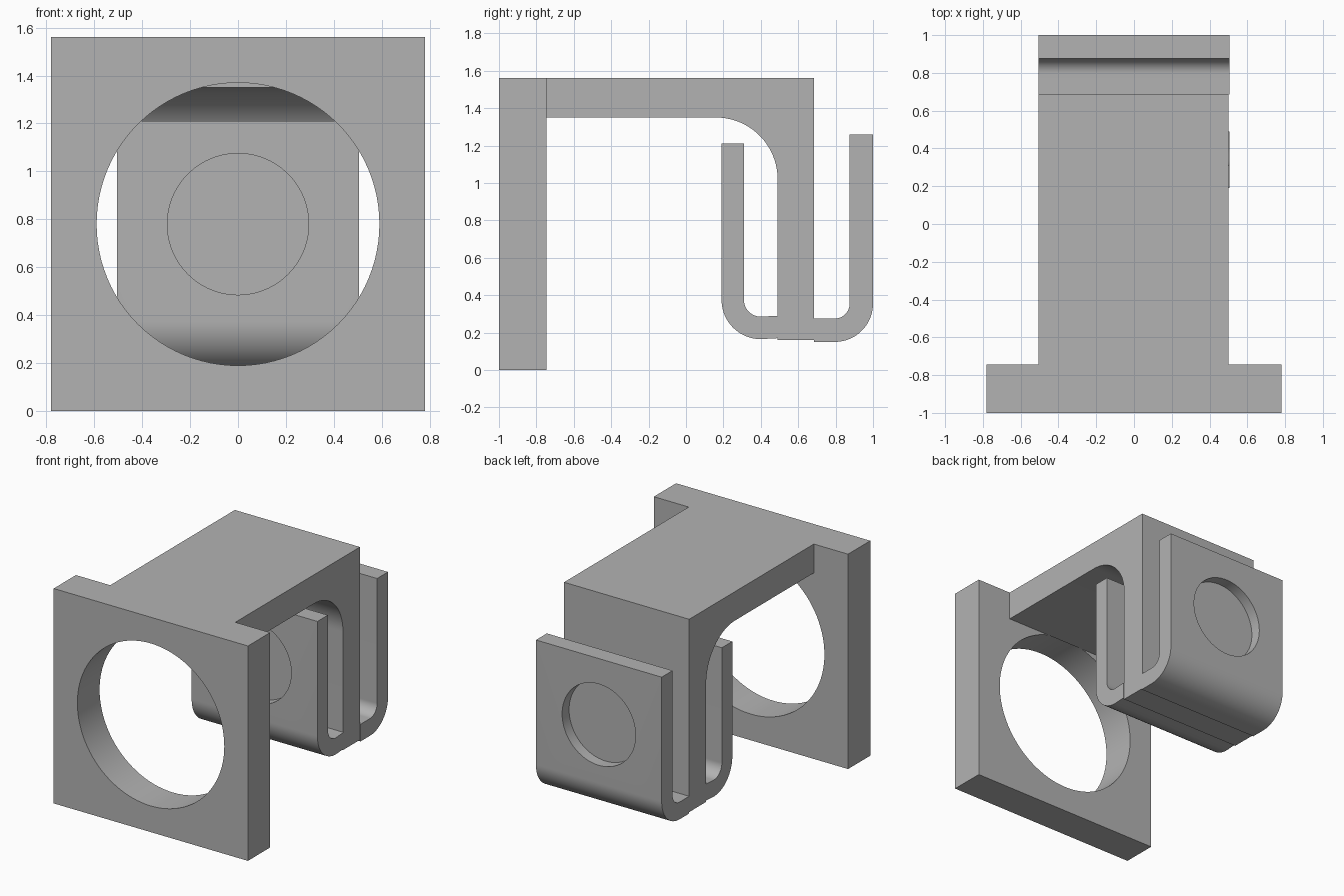
import bpy, bmesh, math

if "Cube" in bpy.data.objects:
    bpy.data.objects.remove(bpy.data.objects["Cube"])

grey = bpy.data.materials.new("plain_grey")
grey.diffuse_color = (0.45, 0.45, 0.45, 1)
grey.use_nodes = True
grey.node_tree.nodes["Principled BSDF"].inputs["Base Color"].default_value = grey.diffuse_color


def arc(cy, cz, r, a0, a1, n=20):
    """Points (y, z) along an arc, angles in degrees."""
    return [(cy + r * math.cos(math.radians(a0 + (a1 - a0) * i / n)),
             cz + r * math.sin(math.radians(a0 + (a1 - a0) * i / n))) for i in range(n + 1)]


def extrude_profile(name, profile, x0, x1):
    """Solid made by sweeping a side profile (y, z) from x0 to x1."""
    bm = bmesh.new()
    face = bm.faces.new([bm.verts.new((x0, y, z)) for y, z in profile])
    out = bmesh.ops.extrude_face_region(bm, geom=[face])
    verts = [v for v in out["geom"] if isinstance(v, bmesh.types.BMVert)]
    bmesh.ops.translate(bm, verts=verts, vec=(x1 - x0, 0, 0))
    bmesh.ops.recalc_face_normals(bm, faces=bm.faces)
    mesh = bpy.data.meshes.new(name)
    bm.to_mesh(mesh)
    bm.free()
    mesh.materials.append(grey)
    obj = bpy.data.objects.new(name, mesh)
    bpy.context.collection.objects.link(obj)
    return obj


def activate(obj):
    bpy.ops.object.select_all(action='DESELECT')
    obj.select_set(True)
    bpy.context.view_layer.objects.active = obj


def bore(obj, radius, y0, y1, z=0.78):
    """Cut a round hole along y."""
    bpy.ops.mesh.primitive_cylinder_add(vertices=96, radius=radius, depth=y1 - y0,
                                        location=(0, (y0 + y1) / 2, z),
                                        rotation=(math.pi / 2, 0, 0))
    cutter = bpy.context.object
    cutter.data.materials.append(grey)
    cutter.hide_render = True
    mod = obj.modifiers.new("bore", 'BOOLEAN')
    mod.operation, mod.solver, mod.object = 'DIFFERENCE', 'EXACT', cutter
    activate(obj)
    bpy.ops.object.modifier_apply(modifier=mod.name)
    bpy.data.objects.remove(cutter)


# Square front plate with a large through hole
plate = extrude_profile("front_plate", [(-1, 0), (-0.745, 0), (-0.745, 1.56), (-1, 1.56)],
                        -0.78, 0.78)
bore(plate, 0.59, -1.1, -0.6)

# Top arm and hanging wall with a rounded inner corner
bracket = extrude_profile(
    "arm_and_wall",
    [(-0.745, 1.56), (-0.745, 1.35)] + arc(0.16, 1.02, 0.33, 90, 0)
    + [(0.49, 0.16), (0.685, 0.16), (0.685, 1.56)], -0.505, 0.50)

# J-shaped clip in front of the wall, with a shallow round recess
front_clip = extrude_profile(
    "front_clip",
    [(0.19, 1.21)] + arc(0.40, 0.375, 0.21, 180, 270) + [(0.49, 0.17), (0.49, 0.29)]
    + arc(0.40, 0.375, 0.09, 270, 180) + [(0.31, 1.21)], -0.505, 0.505)
bore(front_clip, 0.295, 0.10, 0.27)

# J-shaped clip behind the wall, mirrored and slightly taller
rear_clip = extrude_profile(
    "rear_clip",
    [(1.0, 1.26)] + arc(0.795, 0.355, 0.205, 0, -90) + [(0.685, 0.15), (0.685, 0.275)]
    + arc(0.795, 0.355, 0.08, -90, 0) + [(0.875, 1.26)], -0.505, 0.505)
bore(rear_clip, 0.295, 0.92, 1.1)

for part in (plate, bracket, front_clip, rear_clip):
    activate(part)
    bpy.ops.object.shade_smooth_by_angle(angle=math.radians(30))
